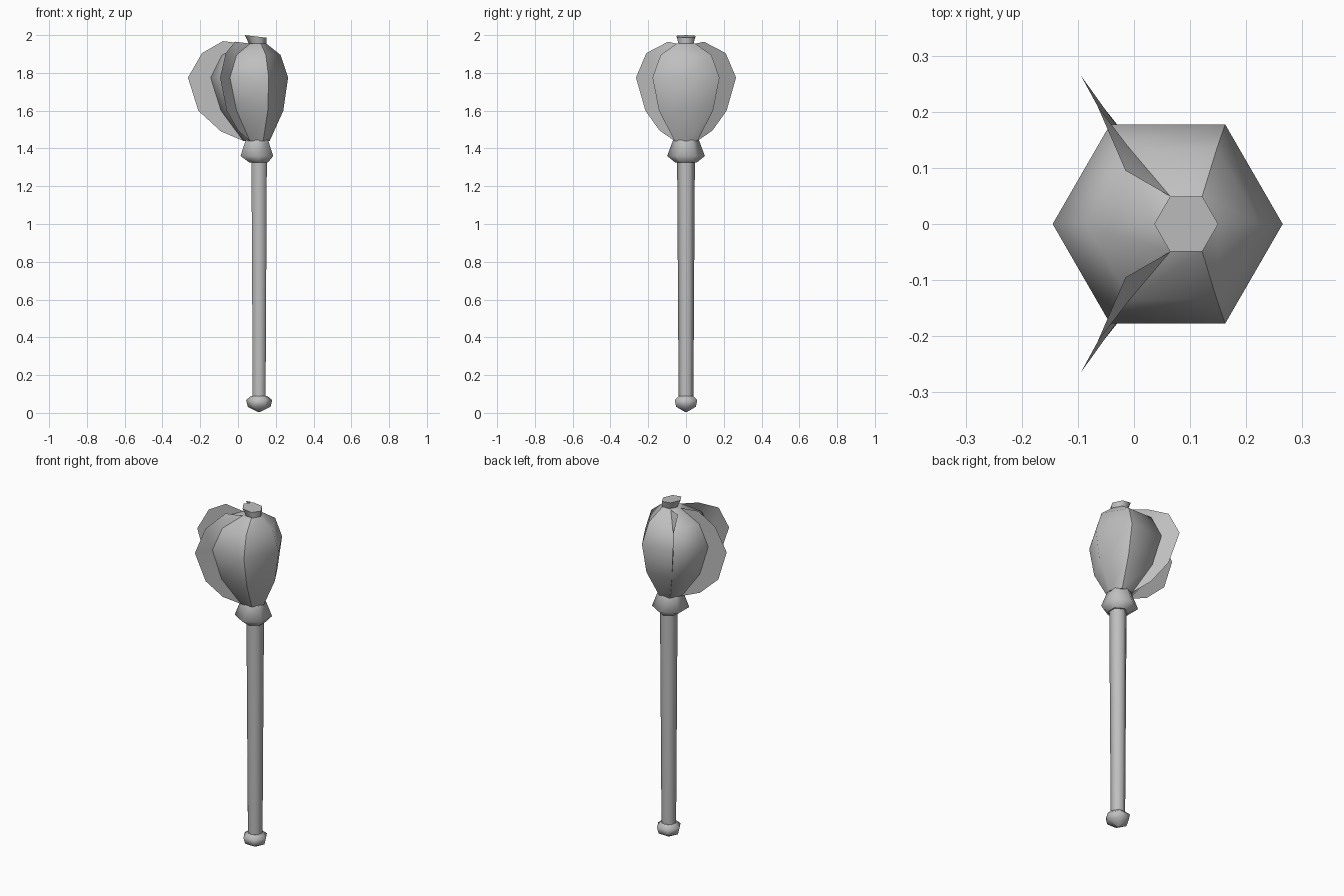
import bpy
import bmesh
from math import cos, sin, radians

cube = bpy.data.objects.get("Cube")
if cube:
    bpy.data.objects.remove(cube, do_unlink=True)

grey = bpy.data.materials.new("plain_grey")
grey.use_nodes = True
grey.diffuse_color = (0.52, 0.52, 0.52, 1)
grey.node_tree.nodes["Principled BSDF"].inputs["Base Color"].default_value = (0.52, 0.52, 0.52, 1)


def finish(name, bm):
    mesh = bpy.data.meshes.new(name)
    bm.to_mesh(mesh)
    bm.free()
    mesh.materials.append(grey)
    obj = bpy.data.objects.new(name, mesh)
    bpy.context.collection.objects.link(obj)
    return obj


def ring_point(ring, angle):
    z, centre, radius = ring
    return (centre + radius * cos(radians(angle)), radius * sin(radians(angle)), z)


def lathe(name, rings, turn=0, sharp_ridges=(), tilt=0.0):
    """Skin six-sided rings given as (z, centre x, radius); tilt slopes the top ring."""
    bm = bmesh.new()
    loops = [[bm.verts.new(ring_point(r, turn + 60 * i)) for i in range(6)] for r in rings]
    for low, high in zip(loops, loops[1:]):
        for i in range(6):
            j = (i + 1) % 6
            bm.faces.new((low[i], low[j], high[j], high[i])).smooth = True
        for i in sharp_ridges:
            bm.edges.get((low[i], high[i])).smooth = False
    for v in loops[-1]:
        v.co.z -= tilt * (v.co.x - rings[-1][1] + rings[-1][2])
    for cap in (bm.faces.new(loops[0][::-1]), bm.faces.new(loops[-1])):
        for e in cap.edges:
            e.smooth = False
    return finish(name, bm)


# Handle: pommel, shaft and flared collar
AXIS = 0.112
lathe("pommel", [(0.005, AXIS, 0.006), (0.032, AXIS, 0.06),
                 (0.068, AXIS, 0.069), (0.09, AXIS, 0.042)])
lathe("shaft", [(0.06, AXIS, 0.039), (1.34, AXIS, 0.047)], turn=30)
lathe("collar", [(1.325, 0.11, 0.056), (1.36, 0.1, 0.1), (1.445, 0.1, 0.068)], turn=30)

# Head: leaning six-sided bulb
bulb = [(1.44, 0.098, 0.07), (1.6, 0.075, 0.165), (1.775, 0.06, 0.205),
        (1.895, 0.07, 0.155), (1.955, 0.093, 0.057)]
lathe("bulb", bulb, sharp_ridges=(1, 5))

# Flared cap with a sloping top
lathe("cap", [(1.95, 0.105, 0.045), (2.0, 0.093, 0.057)], tilt=0.12)


def fin(name, angle, outer):
    """Thin sheet from a bulb ridge out to a rounded rim."""
    bm = bmesh.new()
    inner = [bm.verts.new(ring_point(r, angle)) for r in bulb]
    rim = [bm.verts.new(p) for p in outer]
    for i in range(4):
        bm.faces.new((inner[i], rim[i], rim[i + 1], inner[i + 1])).smooth = True
    return finish(name, bm)


# Fins: one straight on the -x ridge, two curled ones mirrored across y
fin("middle_fin", 180, [(-0.09, 0, 1.49), (-0.21, 0, 1.6), (-0.265, 0, 1.775),
                        (-0.19, 0, 1.905), (-0.08, 0, 1.968)])
side_rim = [(0.0, 0.14, 1.495), (-0.06, 0.215, 1.6), (-0.095, 0.265, 1.775),
            (-0.065, 0.21, 1.905), (-0.015, 0.095, 1.965)]
for name, side in (("back_fin", 1), ("front_fin", -1)):
    fin(name, 120 * side, [(x, y * side, z) for x, y, z in side_rim])
